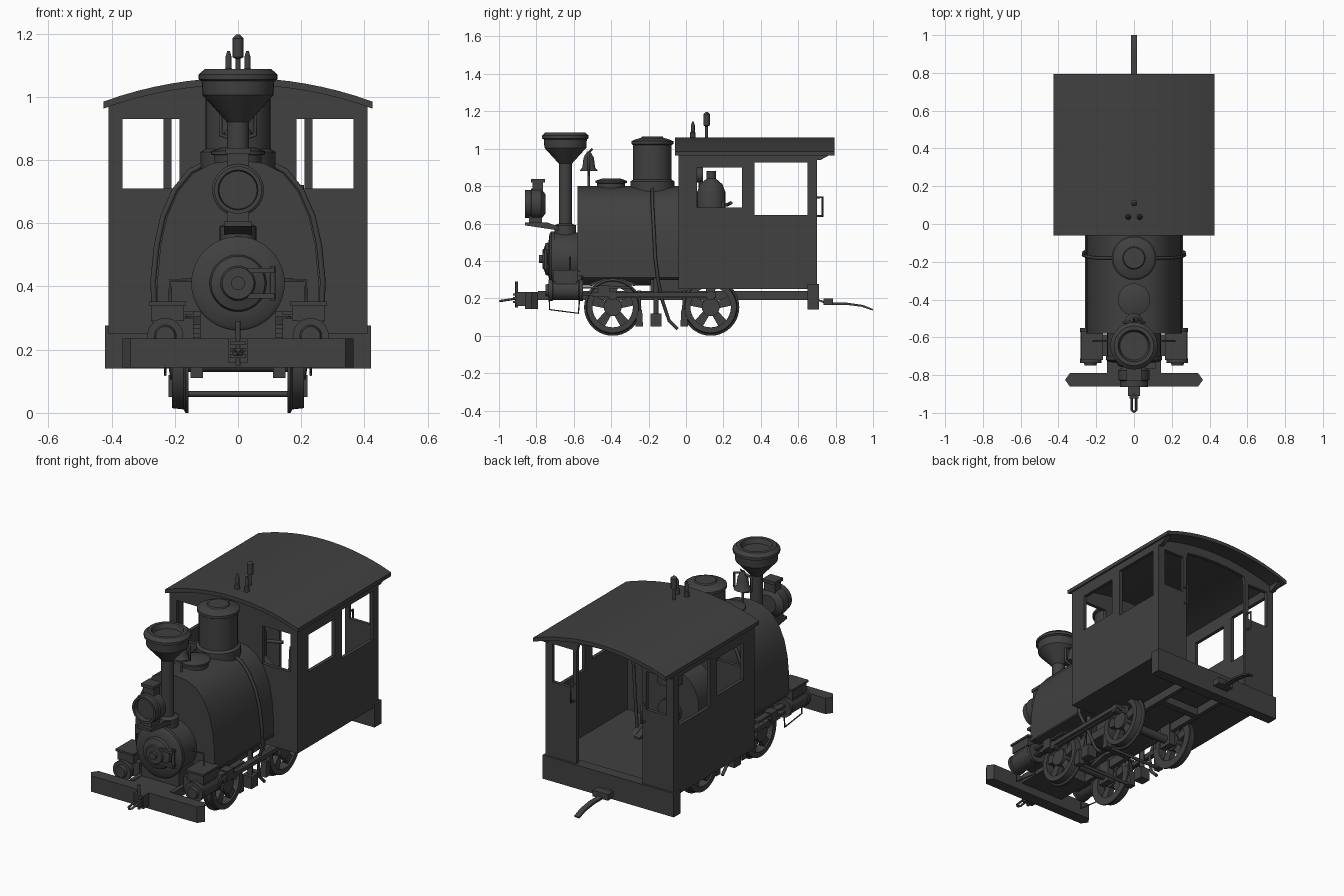
import bpy, bmesh, math

mat = bpy.data.materials.new("dark_iron")
mat.diffuse_color = (0.052, 0.052, 0.052, 1)
TAU = 2 * math.pi


def place(axis, a, b, h):
    return {'X': (h, a, b), 'Y': (a, h, b), 'Z': (a, b, h)}[axis]


def finish(name, bm, angle=35):
    bmesh.ops.recalc_face_normals(bm, faces=bm.faces)
    for f in bm.faces:
        f.smooth = True
    for e in bm.edges:
        e.smooth = len(e.link_faces) == 2 and e.calc_face_angle(4) < math.radians(angle)
    me = bpy.data.meshes.new(name)
    bm.to_mesh(me)
    bm.free()
    me.materials.append(mat)
    ob = bpy.data.objects.new(name, me)
    bpy.context.collection.objects.link(ob)
    return ob


def prism(name, pts, axis, h0, h1):
    """Extrude a 2D outline along an axis."""
    bm = bmesh.new()
    lo = [bm.verts.new(place(axis, a, b, h0)) for a, b in pts]
    hi = [bm.verts.new(place(axis, a, b, h1)) for a, b in pts]
    n = len(pts)
    bm.faces.new(lo)
    bm.faces.new(hi)
    for i in range(n):
        j = (i + 1) % n
        bm.faces.new((lo[i], lo[j], hi[j], hi[i]))
    return finish(name, bm)


def box(name, x0, x1, y0, y1, z0, z1):
    return prism(name, [(x0, y0), (x1, y0), (x1, y1), (x0, y1)], 'Z', z0, z1)


def lathe(name, axis, c, prof, n=32, closed=False):
    """Spin (radius, height) points around an axis through c (the two cross coordinates)."""
    bm = bmesh.new()
    rings = [[bm.verts.new(place(axis, c[0] + r * math.cos(TAU * i / n),
                                 c[1] + r * math.sin(TAU * i / n), h))
              for i in range(n)] for r, h in prof]
    for k in range(len(rings) if closed else len(rings) - 1):
        p, q = rings[k], rings[(k + 1) % len(rings)]
        for i in range(n):
            j = (i + 1) % n
            bm.faces.new((p[i], p[j], q[j], q[i]))
    if not closed:
        bm.faces.new(rings[0])
        bm.faces.new(rings[-1])
    return finish(name, bm)


def cyl(name, axis, c, r, h0, h1, n=24):
    return lathe(name, axis, c, [(r, h0), (r, h1)], n)


def tube(name, pts, r):
    cu = bpy.data.curves.new(name, 'CURVE')
    cu.dimensions = '3D'
    cu.bevel_depth, cu.bevel_resolution, cu.use_fill_caps = r, 2, True
    sp = cu.splines.new('POLY')
    sp.points.add(len(pts) - 1)
    for p, co in zip(sp.points, pts):
        p.co = (*co, 1)
    cu.materials.append(mat)
    ob = bpy.data.objects.new(name, cu)
    bpy.context.collection.objects.link(ob)


def arc(x, drop=0):
    """Roof height at x."""
    R = 1.24
    return 1.06 - drop - (R - math.sqrt(R * R - x * x))


# Roof and gable headers
xs = [-0.425 + 0.85 * i / 16 for i in range(17)]
prism("roof", [(x, arc(x)) for x in xs] + [(x, arc(x, 0.022)) for x in xs[::-1]], 'Y', -0.06, 0.795)
xs = [-0.41 + 0.82 * i / 16 for i in range(17)]
top = [(x, arc(x, 0.02)) for x in xs]
prism("front_header", top + [(0.41, 0.93), (-0.41, 0.93)], 'Y', -0.04, -0.02)
prism("rear_header", top + [(0.41, 0.93), (0.21, 0.93)] + [(x, arc(x, 0.075)) for x in (0.2, 0.1, 0, -0.1, -0.2)]
      + [(-0.21, 0.93), (-0.41, 0.93)], 'Y', 0.68, 0.70)

# Cab walls and floor
box("cab_floor", -0.40, 0.40, -0.04, 0.69, 0.25, 0.27)
box("front_wall_centre", -0.185, 0.185, -0.04, -0.02, 0.25, 0.93)
for s in (-1, 1):
    def sbox(name, x0, x1, *r):
        box(name, min(s * x0, s * x1), max(s * x0, s * x1), *r)
    sbox("front_wall_lower", 0.185, 0.41, -0.04, -0.02, 0.25, 0.71)
    sbox("front_wall_post", 0.365, 0.41, -0.04, -0.02, 0.71, 0.93)
    sbox("rear_wall_lower", 0.21, 0.41, 0.68, 0.70, 0.25, 0.71)
    sbox("rear_door_post", 0.21, 0.235, 0.68, 0.70, 0.71, 0.93)
    sbox("rear_corner_post", 0.365, 0.41, 0.68, 0.70, 0.71, 0.93)
    sbox("side_wall_lower", 0.39, 0.41, -0.04, 0.70, 0.25, 0.645)
    sbox("side_wall_top", 0.39, 0.41, -0.04, 0.70, 0.927, 0.985)
    sbox("side_front_post", 0.39, 0.41, -0.04, 0.06, 0.645, 0.927)
    sbox("side_mid_post", 0.39, 0.41, 0.30, 0.365, 0.645, 0.927)
    sbox("side_rear_post", 0.39, 0.41, 0.65, 0.70, 0.645, 0.927)
    sbox("front_window_sill", 0.39, 0.41, 0.06, 0.30, 0.645, 0.685)
    sbox("front_window_top", 0.39, 0.41, 0.06, 0.30, 0.90, 0.927)
    prism("roof_bracket", [(0.70, 0.99), (0.79, 0.99), (0.76, 0.962), (0.72, 0.94), (0.70, 0.94)],
          'X', s * 0.385, s * 0.41)
    tube("grab_rail", [(s * 0.225, 0.70, 0.64), (s * 0.225, 0.73, 0.64), (s * 0.225, 0.73, 0.74),
                       (s * 0.225, 0.70, 0.74)], 0.006)

# Boiler end and fittings inside the cab
cyl("backhead", 'Y', (0, 0.50), 0.18, -0.02, 0.14)
lathe("steam_turret", 'Z', (0, 0.135), [(0.075, 0.60), (0.075, 0.77), (0.06, 0.81), (0.025, 0.84), (0.025, 0.88)])
tube("throttle_lever", [(0.02, 0.13, 0.70), (0.02, 0.22, 0.70), (0.12, 0.24, 0.71)], 0.01)
tube("reverse_lever", [(0.2, 0.16, 0.27), (0.2, 0.2, 0.72)], 0.009)
cyl("pressure_gauge", 'Y', (-0.06, 0.86), 0.04, 0.06, 0.09)
tube("gauge_pipe", [(-0.06, 0.075, 0.84), (-0.06, 0.075, 0.6)], 0.007)
cyl("fire_door", 'Y', (0, 0.43), 0.07, 0.14, 0.16)

# Saddle tank, boiler, smokebox
half = [(0.08, 0.79), (0.14, 0.76), (0.19, 0.70), (0.225, 0.62), (0.245, 0.53), (0.255, 0.42), (0.255, 0.32)]
prism("saddle_tank", [(0, 0.80)] + half + [(-x, z) for x, z in half[::-1]], 'Y', -0.58, -0.04)
cyl("boiler", 'Y', (0, 0.41), 0.142, -0.58, -0.04, 32)
lathe("smokebox", 'Y', (0, 0.41), [(0.142, -0.57), (0.142, -0.70), (0.148, -0.70), (0.148, -0.72), (0.135, -0.73),
                                   (0.09, -0.735), (0.085, -0.75), (0.055, -0.76), (0.05, -0.768)], 40)
cyl("door_knob", 'Y', (0, 0.41), 0.022, -0.785, -0.76, 16)
box("smokebox_saddle", -0.12, 0.12, -0.71, -0.56, 0.22, 0.32)
for z in (0.37, 0.45):
    box("door_hinge", 0.03, 0.115, -0.765, -0.73, z - 0.008, z + 0.008)
tube("hinge_pin", [(0.11, -0.75, 0.355), (0.11, -0.75, 0.465)], 0.009)

# Chimney
lathe("chimney", 'Z', (0, -0.645), [(0.058, 0.54), (0.058, 0.59), (0.035, 0.60), (0.035, 0.92), (0.112, 1.005),
                                    (0.115, 1.05), (0.125, 1.055), (0.125, 1.07), (0.105, 1.088), (0.085, 1.088),
                                    (0.075, 1.06)])

# Headlamp on its bracket
lathe("headlamp", 'Y', (0, 0.705), [(0.06, -0.835), (0.063, -0.862), (0.075, -0.862), (0.075, -0.83),
                                    (0.082, -0.825), (0.082, -0.775), (0.05, -0.75)])
box("lamp_vent", -0.035, 0.035, -0.82, -0.765, 0.77, 0.825)
box("lamp_vent_cap", -0.04, 0.04, -0.83, -0.755, 0.82, 0.838)
box("lamp_foot", -0.035, 0.035, -0.84, -0.77, 0.60, 0.64)
prism("lamp_bracket", [(-0.86, 0.59), (-0.66, 0.56), (-0.66, 0.575), (-0.74, 0.605), (-0.86, 0.605)], 'X', -0.045, 0.045)

# Bell, hatch, dome and whistles
lathe("bell", 'Z', (0, -0.52), [(0.048, 0.882), (0.034, 0.90), (0.028, 0.95), (0.016, 0.972), (0.008, 0.985)], 20)
for s in (-1, 1):
    tube("bell_yoke", [(0, -0.52, 0.79), (0, -0.52, 0.86), (s * 0.055, -0.52, 0.88), (s * 0.055, -0.52, 0.96),
                       (0, -0.52, 0.975)], 0.007)
tube("bell_arm", [(0, -0.54, 0.96), (0, -0.50, 1.0)], 0.005)
lathe("tank_hatch", 'Z', (0, -0.40), [(0.075, 0.78), (0.075, 0.815), (0.085, 0.817), (0.085, 0.828), (0.05, 0.84)])
lathe("steam_dome", 'Z', (0, -0.18), [(0.118, 0.75), (0.118, 0.825), (0.103, 0.835), (0.103, 1.02), (0.112, 1.025),
                                      (0.112, 1.04), (0.09, 1.05), (0.06, 1.058), (0.055, 1.065)])
for s in (-1, 1):
    lathe("safety_valve", 'Z', (s * 0.03, 0.037), [(0.015, 1.04), (0.015, 1.085), (0.01, 1.09), (0.01, 1.125),
                                                   (0.004, 1.145)], 12)
lathe("whistle", 'Z', (0, 0.11), [(0.008, 1.04), (0.008, 1.12), (0.017, 1.125), (0.017, 1.185), (0.005, 1.197)], 12)

# Frame, buffer beams and couplers
b = [(-0.365, -0.825), (-0.34, -0.86), (0.34, -0.86), (0.365, -0.825), (0.34, -0.79), (-0.34, -0.79)]
prism("front_beam", b, 'Z', 0.143, 0.235)
box("rear_beam", -0.42, 0.42, 0.65, 0.712, 0.14, 0.277)
box("front_deck", -0.14, 0.14, -0.79, -0.56, 0.19, 0.235)
box("coupler_pocket", -0.032, 0.032, -0.91, -0.86, 0.16, 0.235)
tube("coupler_pin", [(0, -0.905, 0.15), (0, -0.905, 0.29)], 0.008)
for z in (0.18, 0.20, 0.22):
    box("coupler_plate", -0.025, 0.025, -0.925, -0.90, z - 0.006, z + 0.006)
for s in (-1, 1):
    tube("front_link", [(s * 0.012, -0.90, 0.20), (s * 0.012, -0.985, 0.187), (0, -0.995, 0.185)], 0.006)
prism("rear_drawbar", [(0.71, 0.185), (0.76, 0.165), (0.86, 0.165), (0.94, 0.155), (0.998, 0.135),
                       (1.0, 0.143), (0.945, 0.165), (0.86, 0.177), (0.76, 0.177), (0.71, 0.195)], 'X', -0.016, 0.016)
box("drawbar_pocket", -0.05, 0.05, 0.735, 0.785, 0.165, 0.20)
for y in (-0.22, 0.36):
    box("cross_member", -0.13, 0.13, y, y + 0.04, 0.19, 0.235)
box("ash_pan", -0.11, 0.11, -0.19, 0.04, 0.19, 0.30)

# Running gear, both sides
for s in (-1, 1):
    box("frame_rail", s * 0.13 - 0.012, s * 0.13 + 0.012, -0.79, 0.66, 0.19, 0.24)
    for y in (-0.392, 0.132):
        # wheel: flanged tyre, hub, spokes, counterweight
        lathe("wheel_tyre", 'X', (y, 0.153), [(0.108, s * 0.157), (0.153, s * 0.157), (0.153, s * 0.166),
                                              (0.142, s * 0.172), (0.138, s * 0.208), (0.108, s * 0.208)], 40, True)
        cyl("wheel_hub", 'X', (y, 0.153), 0.048, s * 0.16, s * 0.215)
        for k in range(5):
            a = TAU * k / 5 + math.pi / 2
            ca, sa = math.cos(a), math.sin(a)
            prism("wheel_spoke", [(y + r * ca - w * sa, 0.153 + r * sa + w * ca)
                                  for r, w in ((0.03, -0.018), (0.115, -0.027), (0.115, 0.027), (0.03, 0.018))],
                  'X', s * 0.168, s * 0.198)
        cyl("crank_pin", 'X', (y, 0.215), 0.024, s * 0.19, s * 0.255, 16)
        # leaf spring and axle box
        prism("leaf_spring", [(y - 0.12, 0.265), (y, 0.29), (y + 0.12, 0.265), (y + 0.12, 0.28), (y + 0.05, 0.305),
                              (y - 0.05, 0.305), (y - 0.12, 0.28)], 'X', s * 0.12, s * 0.155)
        box("axle_box", s * 0.13 - 0.02, s * 0.13 + 0.02, y - 0.04, y + 0.04, 0.11, 0.24)
    for y in (-0.25, -0.01):
        prism("brake_shoe", [(y - 0.02, 0.05), (y + 0.02, 0.05), (y + 0.015, 0.14), (y - 0.015, 0.14)],
              'X', s * 0.165, s * 0.20)
        tube("brake_hanger", [(s * 0.18, y, 0.09), (s * 0.15, y, 0.24)], 0.01)
    box("coupling_rod", s * 0.228 - 0.009, s * 0.228 + 0.009, -0.42, 0.16, 0.202, 0.23)
    box("main_rod", s * 0.248 - 0.008, s * 0.248 + 0.008, -0.50, 0.16, 0.208, 0.232)
    for z in (0.222, 0.258):
        box("slide_bar", s * 0.235 - 0.018, s * 0.235 + 0.018, -0.55, -0.30, z - 0.006, z + 0.006)
    box("crosshead", s * 0.235 - 0.025, s * 0.235 + 0.025, -0.47, -0.41, 0.21, 0.27)
    box("running_plate", s * 0.20 - 0.06, s * 0.20 + 0.06, -0.55, -0.04, 0.312, 0.322)

    # cylinder with valve chest
    lathe("cylinder", 'Y', (s * 0.23, 0.243), [(0.03, -0.75), (0.035, -0.735), (0.057, -0.735), (0.057, -0.715),
                                               (0.052, -0.71), (0.052, -0.575), (0.057, -0.57), (0.057, -0.55)])
    box("cylinder_block", s * 0.205 - 0.065, s * 0.205 + 0.065, -0.70, -0.585, 0.215, 0.30)
    box("valve_chest", s * 0.223 - 0.052, s * 0.223 + 0.052, -0.71, -0.58, 0.29, 0.34)
    box("valve_cover", s * 0.223 - 0.058, s * 0.223 + 0.058, -0.72, -0.57, 0.34, 0.352)
    tube("oil_pipe", [(s * 0.215, -0.62, 0.34), (s * 0.215, -0.62, 0.42), (s * 0.14, -0.62, 0.42)], 0.005)
    tube("drain_pipe", [(s * 0.23, -0.57, 0.19), (s * 0.23, -0.575, 0.12), (s * 0.23, -0.73, 0.14),
                        (s * 0.23, -0.73, 0.19)], 0.004)

    # delivery pipe over the tank and hose below
    tube("tank_pipe", [(s * 0.10, -0.18, 0.79), (s * 0.15, -0.18, 0.765), (s * 0.20, -0.18, 0.705),
                       (s * 0.237, -0.175, 0.62), (s * 0.257, -0.17, 0.53), (s * 0.268, -0.165, 0.42),
                       (s * 0.265, -0.15, 0.30), (s * 0.22, -0.13, 0.20), (s * 0.20, -0.09, 0.08),
                       (s * 0.20, -0.045, 0.035)], 0.009)
    box("injector", s * 0.19 - 0.03, s * 0.19 + 0.03, -0.19, -0.13, 0.05, 0.12)
    tube("injector_pipe", [(s * 0.19, -0.16, 0.11), (s * 0.19, -0.16, 0.31)], 0.014)

for y in (-0.392, 0.132):
    cyl("axle", 'X', (y, 0.153), 0.024, -0.17, 0.17, 16)
for y in (-0.25, -0.01):
    tube("brake_beam", [(-0.18, y, 0.06), (0.18, y, 0.06)], 0.009)
